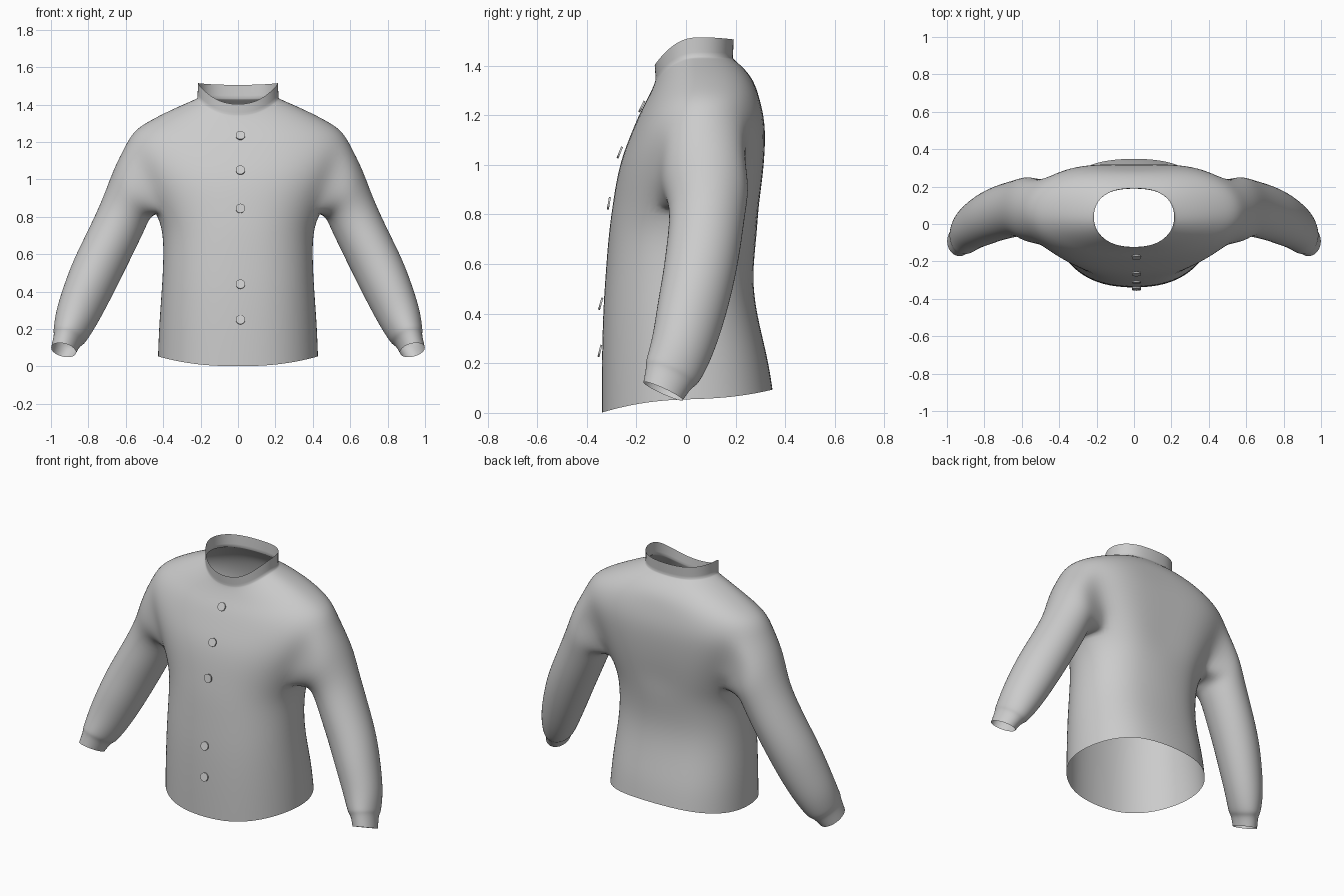
import bpy, bmesh, math
from mathutils import Vector

if "Cube" in bpy.data.objects:
    bpy.data.objects.remove(bpy.data.objects["Cube"])

# Torso rings, hem to collar: half width, y front, y back, z front, z side, z back
TORSO = [
    (.432, -.343, .354, 0, .055, .095),
    (.426, -.343, .335, .20, .22, .22),
    (.412, -.338, .288, .40, .40, .40),
    (.403, -.328, .27, .55, .55, .55),
    (.402, -.315, .29, .72, .72, .72),
    (.442, -.30, .308, .83, .82, .83),
    (.50, -.285, .324, .93, .94, .94),
    (.56, -.262, .335, 1.03, 1.05, 1.06),
    (.61, -.222, .335, 1.13, 1.175, 1.17),
    (.565, -.188, .312, 1.21, 1.26, 1.27),
    (.475, -.16, .277, 1.26, 1.315, 1.34),
    (.365, -.14, .237, 1.30, 1.37, 1.39),
    (.25, -.127, .20, 1.33, 1.42, 1.42),
    (.218, -.124, .191, 1.342, 1.435, 1.43),
    (.217, -.128, .195, 1.40, 1.515, 1.505),
]
ANGLES = [-90, -75, -60, -44, -27, -10, 6, 22, 38, 55, 72, 90]
C0, C1, R0, R1 = 4, 8, 5, 8      # armhole columns and rows

# Sleeve rings, shoulder to cuff: outer x z, inner x z, y front, y back, tilt
SLEEVE = [
    (.665, 1.06, .475, .79, -.10, .258, 0),
    (.72, .90, .49, .75, -.06, .24, .05),
    (.805, .72, .552, .62, -.077, .22, .1),
    (.88, .57, .617, .49, -.093, .19, .2),
    (.928, .44, .68, .365, -.115, .153, .3),
    (.973, .30, .747, .24, -.132, .105, .4),
    (.985, .21, .80, .157, -.155, .06, .45),
    (.987, .185, .822, .13, -.163, .04, .45),
    (.983, .17, .842, .12, -.16, .022, .45),
    (.999, .10, .866, .075, -.172, -.012, .45),
]


def torso_point(ring, deg):
    """Front half is rounder, back half is fuller with a hollow at the spine."""
    w, yf, yb, zf, zs, zb = ring
    s, c = math.sin(math.radians(deg)), math.cos(math.radians(deg))
    power, z_end = (.85, zf) if s < 0 else (.75, zb)
    x = 0 if abs(deg) == 90 else w * c ** power
    y = (yf + yb) / 2 + (yb - yf) / 2 * (s if s < 0 else s ** .92)
    if deg == 90 and .8 < zb < 1.3:
        y -= .018
    return (x, y, zs + (z_end - zs) * s * s)


def finish(name, bm):
    mesh = bpy.data.meshes.new(name)
    bm.to_mesh(mesh)
    bm.free()
    for p in mesh.polygons:
        p.use_smooth = True
    ob = bpy.data.objects.new(name, mesh)
    bpy.context.collection.objects.link(ob)
    return ob


# Half of the body shell with an open armhole
bm = bmesh.new()
crease = bm.edges.layers.float.new("crease_edge")
grid = [[bm.verts.new(torso_point(r, a)) for a in ANGLES] for r in TORSO]
for r in range(len(TORSO) - 1):
    for c in range(len(ANGLES) - 1):
        if R0 <= r < R1 and C0 <= c < C1:
            continue
        bm.faces.new((grid[r][c], grid[r][c + 1], grid[r + 1][c + 1], grid[r + 1][c]))

# Armhole loop, from the shoulder top round by the back
mid = (C0 + C1) // 2
cells = [(R1, c) for c in range(mid, C1)]
cells += [(r, C1) for r in range(R1, R0, -1)]
cells += [(R0, c) for c in range(C1, C0, -1)]
cells += [(r, C0) for r in range(R0, R1)]
cells += [(R1, c) for c in range(C0, mid)]
loop = [grid[r][c] for r, c in cells]
n = len(loop)

# Crisp seam under the arm and at the collar base
for i in range(4, n - 4):
    bm.edges.get((loop[i], loop[i + 1]))[crease] = .4
for a, b in zip(grid[-2], grid[-2][1:]):
    bm.edges.get((a, b))[crease] = .6

# Sleeve grown from the armhole
for ox, oz, ix, iz, yf, yb, tilt in SLEEVE:
    ry = (yb - yf) / 2
    centre = Vector(((ox + ix) / 2, (yf + yb) / 2, (oz + iz) / 2))
    a = Vector(((ox - ix) / 2, 0, (oz - iz) / 2)) * 1.03
    b = Vector((0, ry, -ry * tilt)) * 1.03
    ring = [bm.verts.new(centre + a * math.cos(i * math.tau / n) + b * math.sin(i * math.tau / n))
            for i in range(n)]
    for i in range(n):
        j = (i + 1) % n
        bm.faces.new((loop[i], loop[j], ring[j], ring[i]))
    loop = ring
bmesh.ops.recalc_face_normals(bm, faces=bm.faces)
jacket = finish("jacket", bm)
mirror = jacket.modifiers.new("mirror", 'MIRROR')
mirror.merge_threshold = .001
sub = jacket.modifiers.new("smooth", 'SUBSURF')
sub.levels = sub.render_levels = 2

# Buttons down the front: y, z, backward lean
for y, z, lean in [(-.178, 1.235, 27), (-.267, 1.05, 22), (-.311, .845, 10),
                   (-.344, .44, 16), (-.347, .25, 14)]:
    bpy.ops.mesh.primitive_cylinder_add(vertices=20, radius=.025, depth=.008, location=(.013, y, z),
                                        rotation=(math.radians(90 - lean), 0, 0))
    bpy.context.object.name = "button"
    bpy.ops.object.shade_smooth_by_angle()
